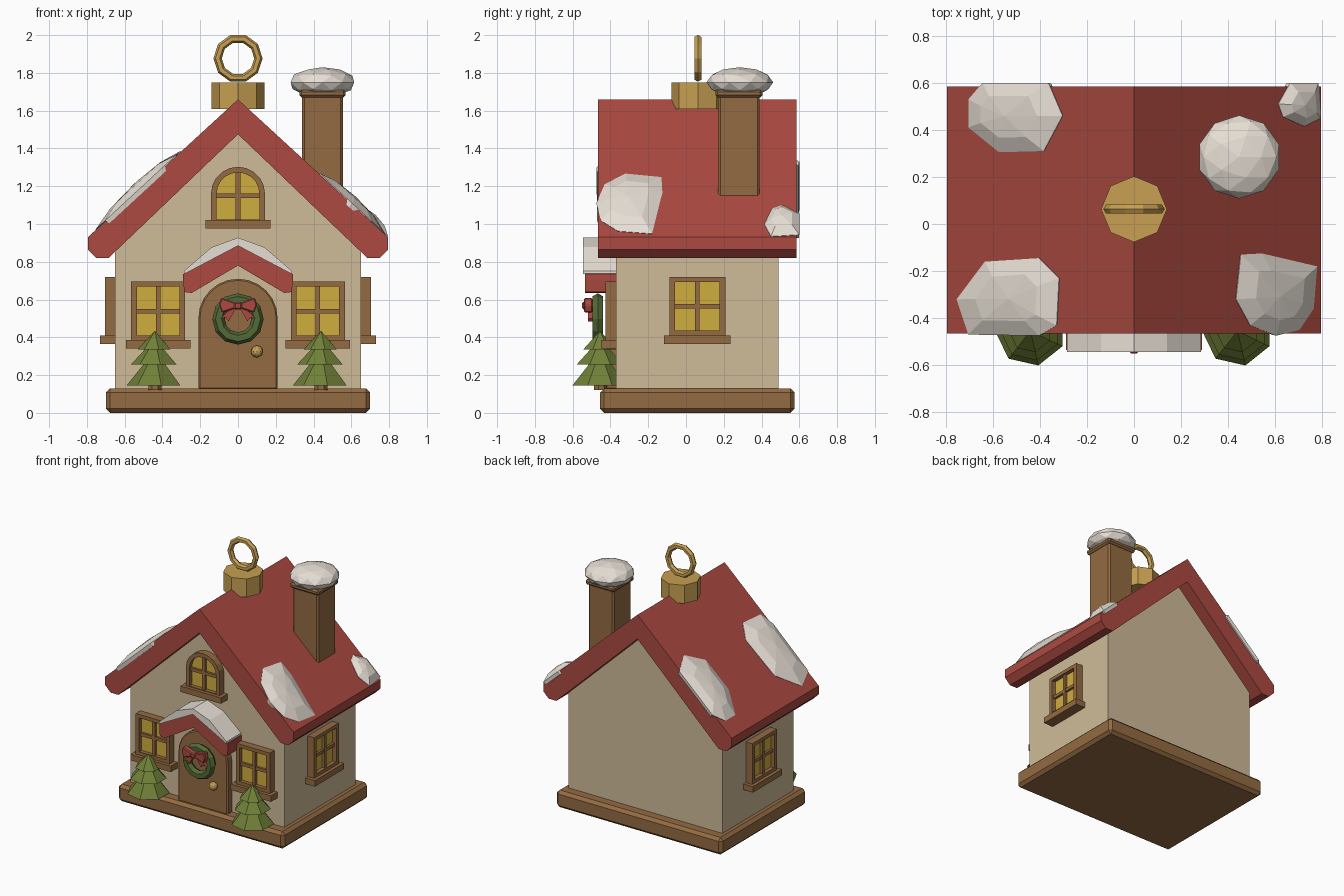
import bpy, bmesh, math
from mathutils import Matrix, Vector

cube = bpy.data.objects.get("Cube")
if cube:
    bpy.data.objects.remove(cube, do_unlink=True)


def material(name, rgb):
    m = bpy.data.materials.new(name)
    lin = [((c / 255 + 0.055) / 1.055) ** 2.4 for c in rgb]
    m.use_nodes = True
    m.diffuse_color = (*lin, 1)
    bsdf = next(n for n in m.node_tree.nodes if n.type == 'BSDF_PRINCIPLED')
    bsdf.inputs["Base Color"].default_value = (*lin, 1)
    return m


CREAM = material("cream plaster", (207, 187, 152))
RED = material("brick red", (172, 74, 64))
BROWN = material("warm brown", (148, 107, 66))
GOLD = material("gold", (200, 160, 82))
GLASS = material("yellow glass", (208, 174, 62))
GREEN = material("fir green", (112, 128, 56))
WREATH = material("wreath green", (82, 106, 54))
SNOW = material("snow", (232, 224, 214))


def finish(bm, name, mat, matrix=None, bevel=0):
    bmesh.ops.recalc_face_normals(bm, faces=bm.faces)
    me = bpy.data.meshes.new(name)
    bm.to_mesh(me)
    bm.free()
    me.materials.append(mat)
    ob = bpy.data.objects.new(name, me)
    bpy.context.scene.collection.objects.link(ob)
    if matrix:
        ob.matrix_world = matrix
    if bevel:
        mod = ob.modifiers.new("Bevel", 'BEVEL')
        mod.width = bevel
        mod.segments = 1
    return ob


def prism(name, pts, y0, y1, mat, matrix=None, bevel=0):
    """Extrude an (x, z) outline from y0 to y1."""
    bm = bmesh.new()
    a = [bm.verts.new((x, y0, z)) for x, z in pts]
    b = [bm.verts.new((x, y1, z)) for x, z in pts]
    bm.faces.new(a)
    bm.faces.new(b[::-1])
    for i in range(len(a)):
        j = (i + 1) % len(a)
        bm.faces.new((a[i], b[i], b[j], a[j]))
    return finish(bm, name, mat, matrix, bevel)


def box(name, x0, x1, y0, y1, z0, z1, mat, matrix=None, bevel=0):
    return prism(name, [(x0, z0), (x1, z0), (x1, z1), (x0, z1)], y0, y1, mat, matrix, bevel)


def frame(name, outer, inner, y0, y1, mat, matrix):
    """Hollow surround between two outlines with equal point counts."""
    bm = bmesh.new()
    rings = [[bm.verts.new((x, y, z)) for x, z in pts]
             for pts, y in ((outer, y1), (outer, y0), (inner, y0), (inner, y1))]
    n = len(outer)
    for r in range(4):
        p, q = rings[r], rings[(r + 1) % 4]
        for i in range(n):
            j = (i + 1) % n
            bm.faces.new((p[i], p[j], q[j], q[i]))
    return finish(bm, name, mat, matrix)


def cone(name, r0, r1, z0, z1, sides, mat, x=0, y=0, turn=0):
    bm = bmesh.new()
    bmesh.ops.create_cone(bm, cap_ends=True, segments=sides, radius1=r0, radius2=r1, depth=z1 - z0)
    return finish(bm, name, mat, Matrix.Translation((x, y, (z0 + z1) / 2)) @ Matrix.Rotation(turn, 4, 'Z'))


def ball(name, loc, scale, mat, subdiv=2):
    bm = bmesh.new()
    bmesh.ops.create_icosphere(bm, subdivisions=subdiv, radius=1)
    return finish(bm, name, mat, Matrix.Translation(loc) @ Matrix.Diagonal((*scale, 1)))


def ring(name, loc, major, minor, sides, mat):
    """Faceted torus standing upright and facing the front."""
    bm = bmesh.new()
    tube = 6
    vs = []
    for i in range(sides):
        a = math.tau * i / sides
        for k in range(tube):
            b = math.tau * (k + 0.5) / tube
            r = major + minor * math.sin(b)
            vs.append(bm.verts.new((r * math.cos(a), minor * math.cos(b), r * math.sin(a))))
    for i in range(sides):
        for k in range(tube):
            m, l = (i + 1) % sides, (k + 1) % tube
            bm.faces.new([vs[s * tube + t] for s, t in ((i, k), (m, k), (m, l), (i, l))])
    return finish(bm, name, mat, Matrix.Translation(loc))


def arch(half, z0, spring, steps=10):
    arc = [(half * math.cos(math.pi * i / steps), spring + half * math.sin(math.pi * i / steps))
           for i in range(steps + 1)]
    return [(-half, z0), (half, z0)] + arc


def rect(half, z0, z1):
    return [(-half, z0), (half, z0), (half, z1), (-half, z1)]


def mirrored(half):
    """Complete an outline that starts and ends on x = 0."""
    return half + [(-x, z) for x, z in half[-2:0:-1]]


def window(name, outer, inner, matrix):
    half, z0 = outer[1]
    top, low = max(z for x, z in inner), inner[0][1]
    mid = (top + low) / 2
    frame(name + "_frame", outer, inner, -0.055, 0.01, BROWN, matrix)
    prism(name + "_glass", inner, -0.025, 0.01, GLASS, matrix)
    box(name + "_upright", -0.012, 0.012, -0.045, 0, low, top, BROWN, matrix)
    w = inner[1][0]
    box(name + "_crossbar", -w, w, -0.042, 0, mid - 0.012, mid + 0.012, BROWN, matrix)
    box(name + "_sill", -half - 0.028, half + 0.028, -0.08, 0.01, z0 - 0.045, z0, BROWN, matrix)


# House body
FRONT = -0.37
box("base_slab", -0.7, 0.7, -0.455, 0.575, 0, 0.13, BROWN, bevel=0.022)
prism("walls", mirrored([(0, 0.12), (0.65, 0.12), (0.65, 0.9), (0, 1.55)]), FRONT, 0.49, CREAM)
prism("roof", mirrored([(0, 1.66), (0.795, 0.93), (0.795, 0.865), (0.75, 0.82), (0.685, 0.82), (0, 1.475)]),
      -0.465, 0.585, RED)

# Chimney with snow cap
box("chimney", 0.34, 0.555, 0.17, 0.39, 1.1, 1.7, BROWN, bevel=0.012)
box("chimney_rim", 0.325, 0.57, 0.155, 0.405, 1.67, 1.71, BROWN, bevel=0.012)
ball("chimney_snow", (0.447, 0.285, 1.75), (0.177, 0.177, 0.08), SNOW)

# Hanger on the ridge
cone("hanger_cap", 0.14, 0.14, 1.61, 1.75, 8, GOLD, y=0.063)
ring("hanger_ring", (0, 0.063, 1.877), 0.108, 0.022, 10, GOLD)

# Windows
for side, s in (("left", 1), ("right", -1)):
    window(side + "_front_window", rect(0.143, 0.385, 0.695), rect(0.113, 0.41, 0.668),
           Matrix.Translation((0.423 * s, FRONT, 0)))
    window(side + "_side_window", rect(0.148, 0.41, 0.72), rect(0.118, 0.435, 0.693),
           Matrix.Translation((0.65 * s, 0.06, 0)) @ Matrix.Rotation(s * math.pi / 2, 4, 'Z'))
window("attic_window", arch(0.143, 1.02, 1.16), arch(0.113, 1.025, 1.16), Matrix.Translation((0, FRONT, 0)))

# Door and wreath with bow
prism("door", arch(0.21, 0.125, 0.5, 12), -0.425, FRONT + 0.01, BROWN, bevel=0.008)
ball("door_knob", (0.1, -0.44, 0.325), (0.032, 0.032, 0.032), GOLD)
ring("wreath", (0, -0.467, 0.497), 0.103, 0.033, 12, WREATH)
for side, s in (("left", 1), ("right", -1)):
    loop = [(0.01, 0.555), (0.085, 0.53), (0.1, 0.57), (0.09, 0.61), (0.01, 0.582)]
    tail = [(0, 0.57), (0.02, 0.57), (0.095, 0.5), (0.065, 0.505), (0.05, 0.485)]
    prism(side + "_bow_loop", [(x * s, z) for x, z in loop], -0.54, -0.495, RED, bevel=0.006)
    prism(side + "_bow_tail", [(x * s, z) for x, z in tail], -0.52, -0.495, RED)
box("bow_knot", -0.02, 0.02, -0.55, -0.49, 0.548, 0.588, RED, bevel=0.008)

# Porch canopy
prism("porch_canopy", mirrored([(0, 0.89), (0.29, 0.735), (0.29, 0.7), (0.285, 0.64), (0.245, 0.635), (0, 0.78)]),
      -0.535, FRONT + 0.01, RED)
prism("porch_snow", mirrored([(0, 0.928), (0.14, 0.877), (0.285, 0.752), (0.285, 0.735), (0, 0.885)]),
      -0.545, FRONT + 0.01, SNOW)

# Snow patches lying on the roof slopes, given as plan outlines
patches = {
    "left_rear_snow": [(.61, .51), (.66, .6), (.78, .6), (.79, .45), (.72, .415), (.63, .455)],
    "left_front_snow": [(.43, -.32), (.45, -.13), (.54, -.125), (.775, -.18), (.76, -.36), (.7, -.45),
                        (.6, -.475), (.49, -.43)],
    "right_rear_snow": [(-.7, .53), (-.64, .6), (-.36, .6), (-.3, .46), (-.38, .31), (-.57, .305), (-.7, .41)],
    "right_front_snow": [(-.75, -.32), (-.63, -.16), (-.4, -.145), (-.315, -.23), (-.325, -.43),
                         (-.4, -.475), (-.7, -.47)],
}


def on_roof(x, y, lift):
    normal = Vector((math.copysign(0.68, x), 0, 0.735))
    return Vector((x, y, 1.66 - abs(x) * 0.924)) + normal * lift


for name, pts in patches.items():
    bm = bmesh.new()
    n = len(pts)
    cx, cy = sum(p[0] for p in pts) / n, sum(p[1] for p in pts) / n
    rows = [[bm.verts.new(on_roof(cx + (x - cx) * k, cy + (y - cy) * k, h)) for x, y in pts]
            for k, h in ((0.97, -0.02), (1, 0.006), (0.6, 0.035))]
    peak = bm.verts.new(on_roof(cx, cy, 0.045))
    bm.faces.new(rows[0])
    for i in range(n):
        j = (i + 1) % n
        for lo, hi in zip(rows, rows[1:]):
            bm.faces.new((lo[i], lo[j], hi[j], hi[i]))
        bm.faces.new((rows[2][i], rows[2][j], peak))
    finish(bm, name, SNOW)

# Fir trees beside the door
for side, s in (("left", 1), ("right", -1)):
    cone(side + "_tree_trunk", 0.035, 0.035, 0.12, 0.2, 7, BROWN, 0.44 * s, -0.455)
    for i, (r, top, z0, z1) in enumerate([(.15, .05, .145, .27), (.128, .035, .255, .355), (.092, 0, .335, .435)]):
        bm_turn = -math.pi / 2 + math.pi / 7
        cone(f"{side}_tree_tier_{i + 1}", r, top, z0, z1, 7, GREEN, 0.44 * s, -0.455, bm_turn)
